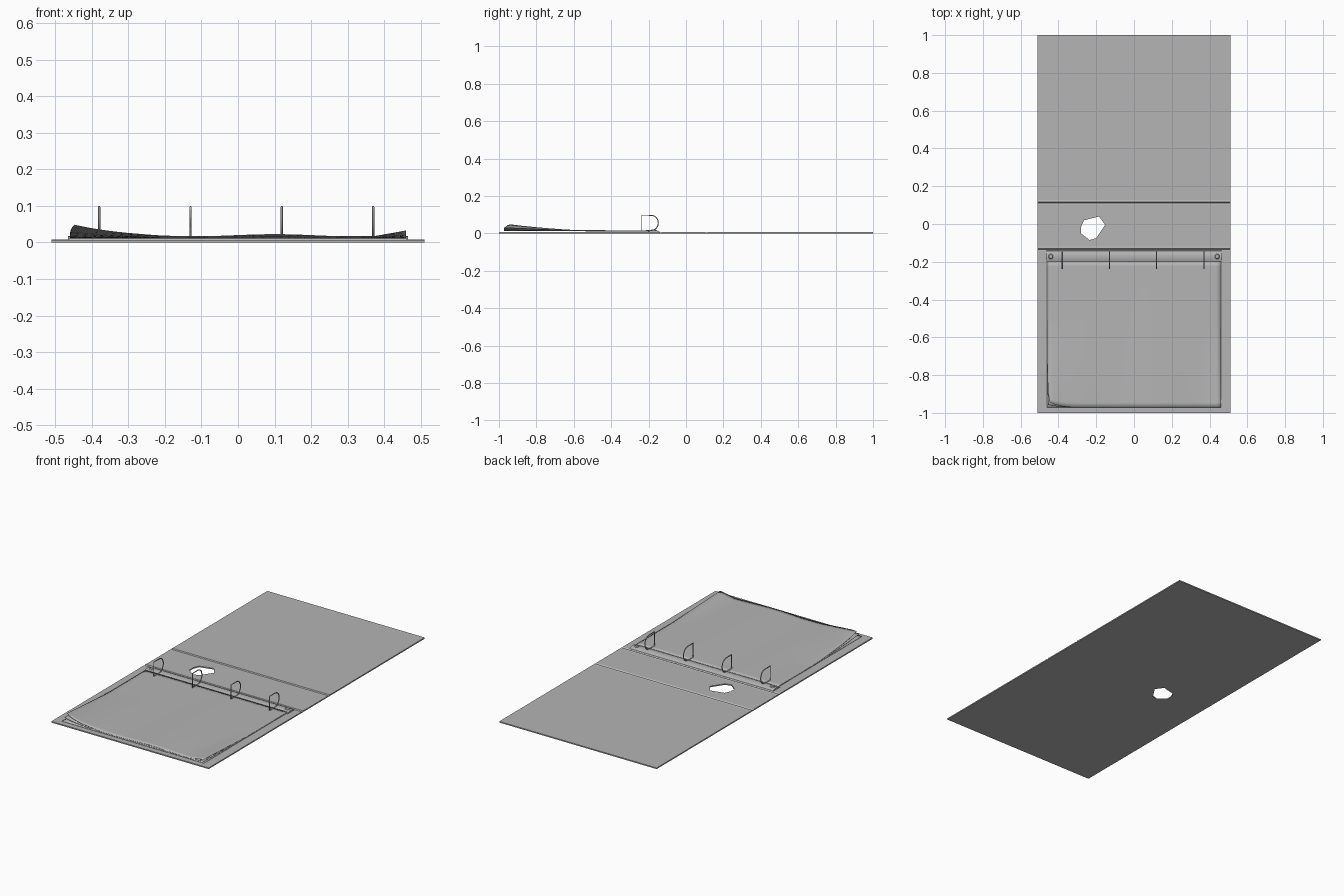
import bpy, bmesh, math
from mathutils import Vector

cube = bpy.data.objects.get("Cube")
if cube:
    bpy.data.objects.remove(cube, do_unlink=True)

grey = bpy.data.materials.new("mid grey")
grey.use_nodes = True
GREY = (0.46, 0.46, 0.46, 1)
grey.diffuse_color = GREY
grey.node_tree.nodes["Principled BSDF"].inputs["Base Color"].default_value = GREY


def make_object(name, bm, smooth=False):
    bmesh.ops.recalc_face_normals(bm, faces=bm.faces)
    mesh = bpy.data.meshes.new(name)
    bm.to_mesh(mesh)
    bm.free()
    obj = bpy.data.objects.new(name, mesh)
    bpy.context.collection.objects.link(obj)
    mesh.materials.append(grey)
    bpy.ops.object.select_all(action='DESELECT')
    bpy.context.view_layer.objects.active = obj
    obj.select_set(True)
    if smooth:
        bpy.ops.object.shade_smooth_by_angle(angle=math.radians(40))
    return obj


def prism(name, points, offset, smooth=False):
    """Close a flat outline and extrude it along an offset."""
    bm = bmesh.new()
    face = bm.faces.new([bm.verts.new(p) for p in points])
    new = bmesh.ops.extrude_face_region(bm, geom=[face])["geom"]
    verts = [v for v in new if isinstance(v, bmesh.types.BMVert)]
    bmesh.ops.translate(bm, vec=offset, verts=verts)
    return make_object(name, bm, smooth)


# Cover: two boards and a spine joined by creased hinges
HALF, TOP = 0.51, 0.007


def hinge(y):
    return [(y - 0.012, TOP), (y - 0.007, 0.004), (y - 0.002, 0.004),
            (y + 0.003, 0.0085), (y + 0.008, 0.0085), (y + 0.012, TOP)]


profile = [(-1, 0), (-1, TOP)] + hinge(-0.132) + hinge(0.114) + [(1, TOP), (1, 0)]
cover = prism("cover", [(-HALF, y, z) for y, z in profile], (2 * HALF, 0, 0))

# Finger hole through the spine
hole = [(-0.265, 0.02), (-0.185, 0.04), (-0.153, -0.005), (-0.2, -0.075),
        (-0.235, -0.085), (-0.28, -0.05), (-0.28, -0.015)]
cutter = prism("hole_cutter", [(x, y, -0.05) for x, y in hole], (0, 0, 0.1))
cutter.hide_render = True
cut = cover.modifiers.new("finger_hole", 'BOOLEAN')
cut.operation = 'DIFFERENCE'
cut.solver = 'EXACT'
cut.object = cutter
bpy.ops.object.select_all(action='DESELECT')
bpy.context.view_layer.objects.active = cover
cover.select_set(True)
bpy.ops.object.modifier_apply(modifier=cut.name)
bpy.data.objects.remove(cutter, do_unlink=True)

# Domed metal strip that carries the rings
dome = [(-0.205, 0.006), (-0.203, 0.010), (-0.188, 0.016), (-0.172, 0.018),
        (-0.156, 0.016), (-0.142, 0.010), (-0.140, 0.006)]
prism("ring_strip", [(-0.465, y, z) for y, z in dome], (0.93, 0, 0), True)

# Rivets at the strip ends
for side, x in (("right", -0.44), ("left", 0.44)):
    bm = bmesh.new()
    bmesh.ops.create_cone(bm, cap_ends=True, segments=12, radius1=0.014,
                          radius2=0.010, depth=0.006)
    bmesh.ops.translate(bm, vec=(x, -0.172, 0.019), verts=bm.verts)
    make_object(side + "_rivet", bm, True)

# D-shaped rings: straight at the front, rounded at the back
ring_path = [(-0.185, 0.016), (-0.237, 0.014), (-0.237, 0.097)]
for i in range(9):
    a = math.radians(90 - i * 22.5)
    ring_path.append((-0.185 + 0.037 * math.cos(a), 0.0565 + 0.0405 * math.sin(a)))
for n in range(4):
    curve = bpy.data.curves.new("ring", 'CURVE')
    curve.dimensions = '3D'
    curve.bevel_depth = 0.003
    curve.bevel_resolution = 1
    spline = curve.splines.new('POLY')
    spline.points.add(len(ring_path) - 1)
    for point, (y, z) in zip(spline.points, ring_path):
        point.co = (-0.38 + 0.25 * n, y, z, 1)
    spline.use_cyclic_u = True
    curve.materials.append(grey)
    ring = bpy.data.objects.new("ring_%d" % (n + 1), curve)
    bpy.context.collection.objects.link(ring)


# Paper sheets, with waves and curled front corners
def ramp(value, start, end):
    return min(1, max(0, (value - start) / (end - start)))


def sheet(name, height, curl):
    bm = bmesh.new()
    bmesh.ops.create_grid(bm, x_segments=36, y_segments=30, size=1)
    for v in bm.verts:
        x, y = v.co.x * 0.46, -0.585 + v.co.y * 0.387
        forward = ramp(-y, 0.2, 0.97)
        wave = 0.008 * math.exp(-((x - 0.1) / 0.16) ** 2) * forward
        wave += 0.004 * math.exp(-((x + 0.23) / 0.1) ** 2) * forward
        right = (ramp(-x, 0.2, 0.46) * ramp(-y, 0.5, 0.97)) ** 1.4
        left = ramp(x, 0.36, 0.46) * ramp(-y, 0.55, 0.97)
        z = height + curl * (wave + 0.034 * right + 0.018 * left)
        v.co = Vector((x + 0.012 * curl * right ** 3,
                       y + 0.03 * curl * right ** 3, z))
    obj = make_object(name, bm, True)
    thick = obj.modifiers.new("thickness", 'SOLIDIFY')
    thick.thickness = 0.0012
    thick.offset = 0


for n, amount in enumerate((0, 0.5, 1)):
    sheet("paper_sheet_%d" % (n + 1), 0.0105 + 0.0018 * n, amount)
